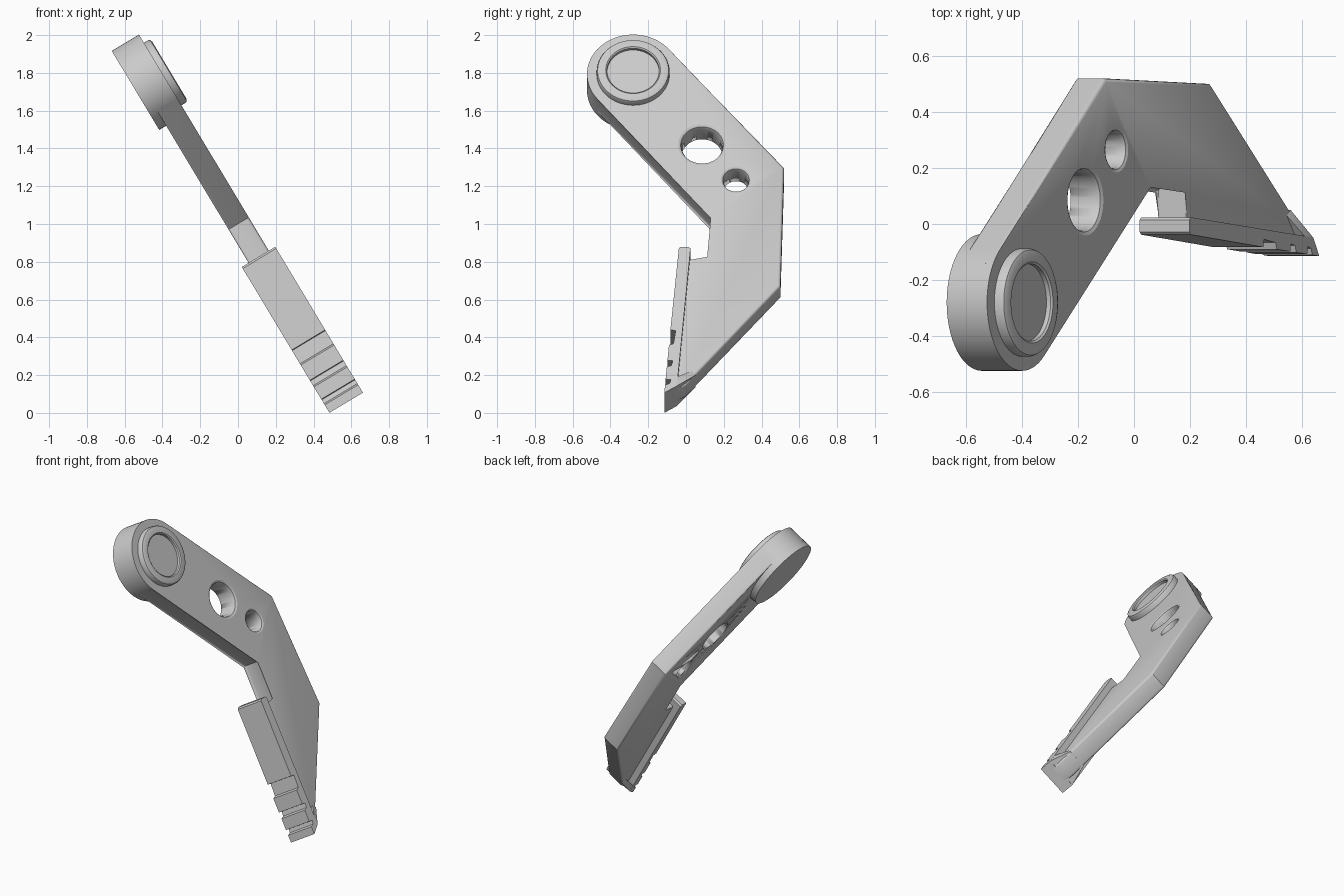
import bpy, bmesh, math
from mathutils import Matrix

if "Cube" in bpy.data.objects:
    bpy.data.objects.remove(bpy.data.objects["Cube"])

# Local frame: X = plate thickness (w), Y = y, Z = along the lever (u); tilted about Y
TILT = Matrix.Rotation(math.radians(-31), 4, 'Y')
CY, CU, R = -0.28, 1.743, 0.244        # centre and radius of the pivot end
BACK, FRONT = 0.457, 0.582             # plate faces
PAD0, PAD1 = 0.415, 0.622              # pad faces


def finish(name, bm, angle=35):
    bmesh.ops.recalc_face_normals(bm, faces=bm.faces)
    me = bpy.data.meshes.new(name)
    bm.to_mesh(me)
    bm.free()
    ob = bpy.data.objects.new(name, me)
    bpy.context.collection.objects.link(ob)
    ob.matrix_world = TILT
    bpy.ops.object.select_all(action='DESELECT')
    ob.select_set(True)
    bpy.context.view_layer.objects.active = ob
    bpy.ops.object.shade_smooth_by_angle(angle=math.radians(angle))
    return ob


def prism(name, pts, w0, w1, bevel=0.0):
    """Extrude a (y, u) outline through the thickness, rounding both rims."""
    bm = bmesh.new()
    a = [bm.verts.new((w0, y, u)) for y, u in pts]
    b = [bm.verts.new((w1, y, u)) for y, u in pts]
    caps = [bm.faces.new(a), bm.faces.new(b[::-1])]
    n = len(pts)
    for i in range(n):
        j = (i + 1) % n
        bm.faces.new((a[i], a[j], b[j], b[i]))
    if bevel:
        rims = [e for f in caps for e in f.edges]
        bmesh.ops.bevel(bm, geom=rims, offset=bevel, segments=3,
                        profile=0.5, affect='EDGES')
    return finish(name, bm)


def lathe(name, profile, y, u, n=64):
    """Spin an (r, w) profile about the thickness axis at (y, u)."""
    bm = bmesh.new()
    rings = []
    for r, w in profile:
        rings.append([bm.verts.new((w, y + r * math.cos(t), u + r * math.sin(t)))
                      for t in (2 * math.pi * k / n for k in range(n))])
    for p, q in zip(rings, rings[1:]):
        for k in range(n):
            j = (k + 1) % n
            bm.faces.new((p[k], p[j], q[j], q[k]))
    bm.faces.new(rings[0])
    bm.faces.new(rings[-1])
    return finish(name, bm)


# Lever plate: rounded pivot end, bent arm, notch and lower blade
mid = math.atan2(0.640, 0.768)
arc = [(CY + R * math.cos(mid + math.pi * k / 32), CU + R * math.sin(mid + math.pi * k / 32))
       for k in range(33)]
outline = arc + [(0.145, 0.858), (0.125, 0.60), (0.0, 0.60), (-0.06, -0.215),
                 (0.0, -0.177), (0.50, 0.432), (0.52, 1.167)]
plate = prism("lever_plate", outline, BACK, FRONT, 0.014)

# Two through holes with eased front rims
for y, u, r, ease in ((0.085, 1.307, 0.108, 0.018), (0.265, 1.09, 0.066, 0.015)):
    prof = [(r, BACK - 0.1), (r, FRONT - ease), (r + ease * 0.3, FRONT - ease * 0.3),
            (r + ease, FRONT), (r + ease, FRONT + 0.1)]
    cutter = lathe("hole_cutter", prof, y, u)
    cutter.hide_render = True
    mod = plate.modifiers.new("hole", 'BOOLEAN')
    mod.operation = 'DIFFERENCE'
    mod.solver = 'EXACT'
    mod.object = cutter
    bpy.context.view_layer.objects.active = plate
    bpy.ops.object.modifier_apply(modifier=mod.name)
    bpy.data.objects.remove(cutter)

# Pivot boss standing out of the back, and the dished ring on the front
lathe("pivot_boss", [(R, 0.414), (R, 0.55)], CY, CU)
lathe("pivot_ring", [(0.193, 0.56), (0.193, 0.608), (0.188, 0.618), (0.176, 0.623),
                     (0.145, 0.623), (0.138, 0.617), (0.138, 0.600)], CY, CU)


# Thumb pad with three grip notches down its front
def front_y(u):
    return -0.04 - 0.083 * (0.652 - u)


pad = [(0.014, 0.652), (-0.028, 0.652), (-0.038, 0.642)]
for top, bottom in ((0.139, 0.046), (-0.048, -0.089), (-0.165, -0.200)):
    pad += [(front_y(top), top), (front_y(top) + 0.028, top - 0.004),
            (front_y(bottom) + 0.024, bottom + 0.008), (front_y(bottom), bottom)]
pad += [(front_y(-0.249), -0.249), (-0.048, -0.207), (0.024, 0.642)]
prism("thumb_pad", pad, PAD0, PAD1)

# Gusset flaring the blade tip out to the pad width
bm = bmesh.new()
for w0, w1 in ((PAD0, BACK), (PAD1, FRONT)):
    for w, y, u in ((w0, -0.06, -0.214), (w0, -0.048, -0.206), (w0, -0.045, -0.15),
                    (w1, 0.05, -0.117), (w1, 0.03, -0.09)):
        bm.verts.new((w, y, u))
bmesh.ops.convex_hull(bm, input=bm.verts)
finish("tip_gusset", bm)
